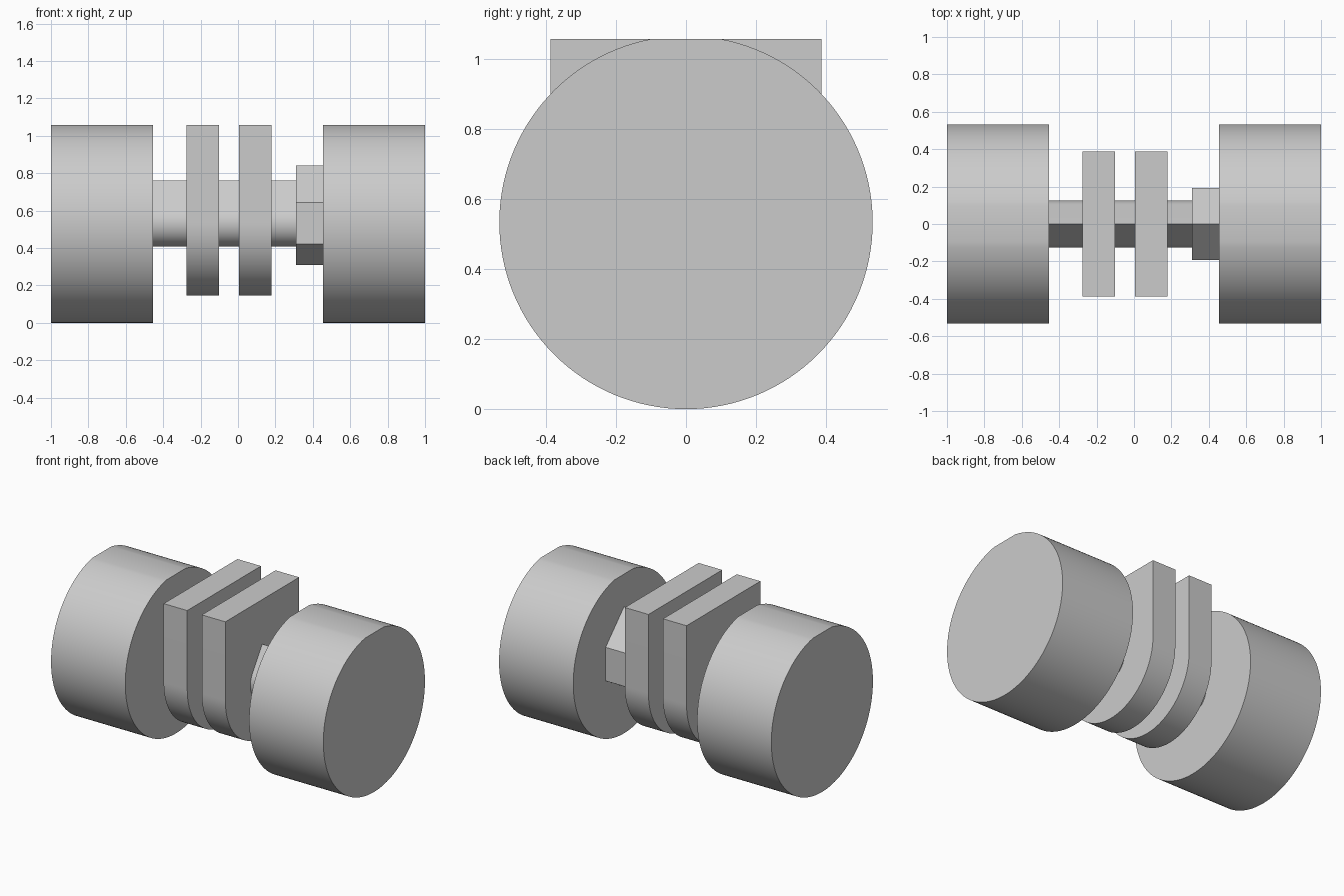
import bpy, bmesh
from math import sin, cos, pi, acos, sqrt, radians

cube = bpy.data.objects.get("Cube")
if cube:
    bpy.data.objects.remove(cube, do_unlink=True)

AXIS = 0.533    # height of the shared axis, also the drum radius
TOP = 1.057     # height of the flat tops

grey = bpy.data.materials.new("plain grey")
grey.use_nodes = True
grey.diffuse_color = (0.6, 0.6, 0.6, 1)
grey.node_tree.nodes["Principled BSDF"].inputs["Base Color"].default_value = (0.6, 0.6, 0.6, 1)


def arc(radius, start, end, steps):
    """Points on an arc round the axis; angles run from +y towards +z."""
    angles = [start + (end - start) * i / steps for i in range(steps + 1)]
    return [(radius * cos(a), AXIS + radius * sin(a)) for a in angles]


def extrude(name, profile, x0, x1):
    """Extrude a closed (y, z) profile along x."""
    bm = bmesh.new()
    face = bm.faces.new([bm.verts.new((x0, y, z)) for y, z in profile])
    made = bmesh.ops.extrude_face_region(bm, geom=[face])["geom"]
    verts = [v for v in made if isinstance(v, bmesh.types.BMVert)]
    bmesh.ops.translate(bm, verts=verts, vec=(x1 - x0, 0, 0))
    bmesh.ops.recalc_face_normals(bm, faces=bm.faces)
    mesh = bpy.data.meshes.new(name)
    bm.to_mesh(mesh)
    bm.free()
    mesh.materials.append(grey)
    obj = bpy.data.objects.new(name, mesh)
    bpy.context.collection.objects.link(obj)
    bpy.ops.object.select_all(action='DESELECT')
    obj.select_set(True)
    bpy.context.view_layer.objects.active = obj
    bpy.ops.object.shade_smooth_by_angle(angle=radians(28))
    return obj


# End drums: round with a narrow flat on top
half_flat = acos((TOP - AXIS) / AXIS)
drum = arc(AXIS, pi / 2 + half_flat, 5 * pi / 2 - half_flat, 120)
extrude("right_drum", drum, -1.0, -0.455)
extrude("left_drum", drum, 0.455, 1.0)

# Shaft: teardrop section, straight sides tangent to the round underside
radius, peak = 0.125, 0.228
tangent = acos(radius / peak)
shaft = arc(radius, pi / 2 + tangent, 5 * pi / 2 - tangent, 48)
extrude("shaft", shaft + [(0, AXIS + peak)], -0.455, 0.455)

# Flanges: square top, half-round bottom
flange = arc(0.387, pi, 2 * pi, 64) + [(0.387, TOP), (-0.387, TOP)]
extrude("right_flange", flange, -0.275, -0.102)
extrude("left_flange", flange, 0.005, 0.178)

# Hexagonal nut with a raised peak
size = 0.223
wide = size * sqrt(3) / 2
nut = arc(size, 7 * pi / 6, 11 * pi / 6, 2)
nut += [(wide, AXIS + size / 2), (0, AXIS + 0.308), (-wide, AXIS + size / 2)]
extrude("hex_nut", nut, 0.31, 0.455)
